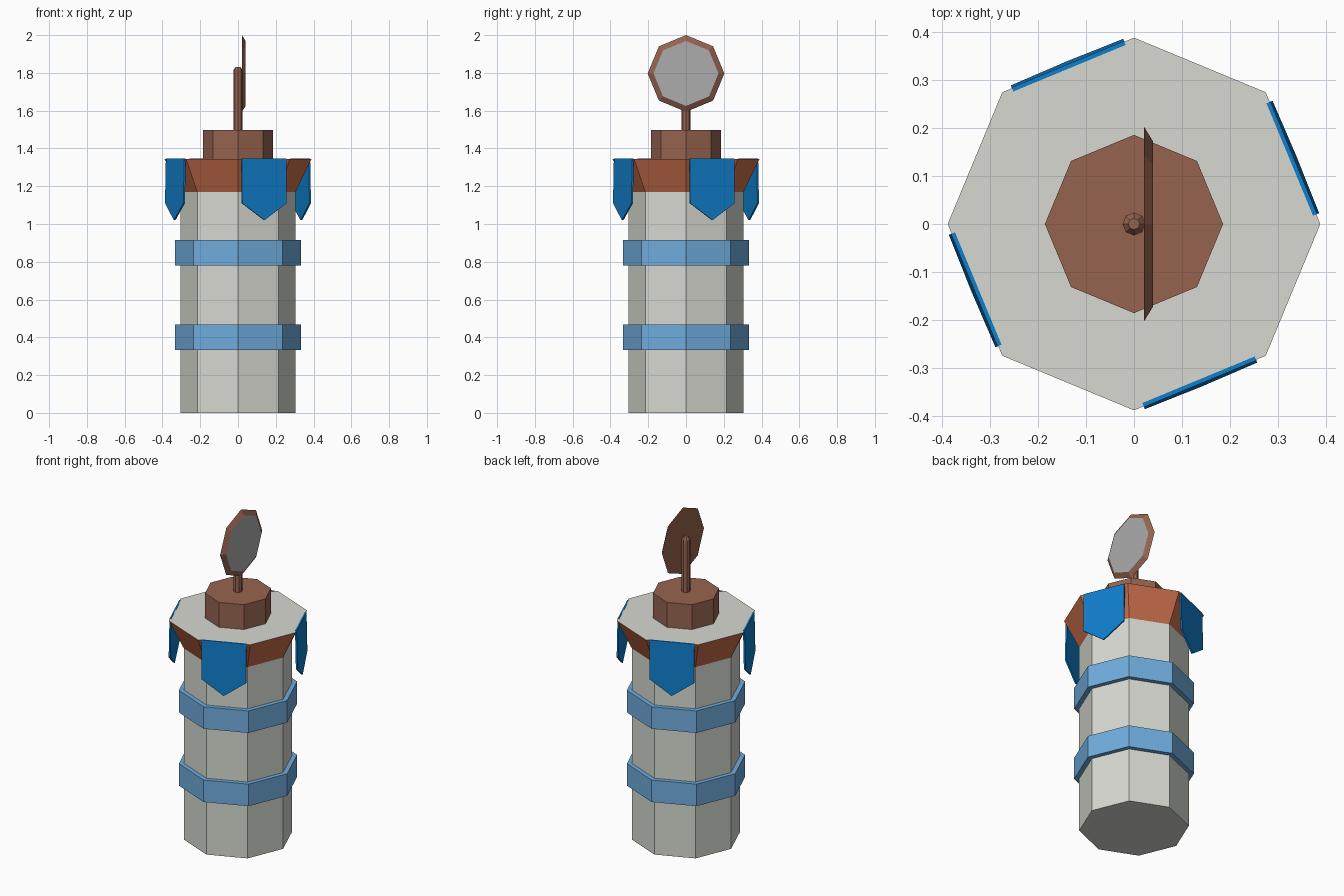
import bpy, bmesh, math
from mathutils import Matrix, Vector

if "Cube" in bpy.data.objects:
    bpy.data.objects.remove(bpy.data.objects["Cube"])


def material(name, hex_colour):
    lin = []
    for i in (0, 2, 4):
        c = int(hex_colour[i:i + 2], 16) / 255
        lin.append(c / 12.92 if c <= 0.04045 else ((c + 0.055) / 1.055) ** 2.4)
    m = bpy.data.materials.new(name)
    m.diffuse_color = (*lin, 1)
    m.use_nodes = True
    m.node_tree.nodes["Principled BSDF"].inputs["Base Color"].default_value = m.diffuse_color
    return m


STONE = material("pale stone", "d6d9d0")
COPPER = material("orange clay", "c86d4b")
BROWN = material("brown wood", "966450")
BAND = material("light blue", "70adde")
BLUE = material("deep blue", "107ecb")
GLASS = material("mirror grey", "acacac")


def finish(name, bm, mats):
    me = bpy.data.meshes.new(name)
    bm.to_mesh(me)
    bm.free()
    for m in mats:
        me.materials.append(m)
    ob = bpy.data.objects.new(name, me)
    bpy.context.collection.objects.link(ob)
    return ob


def lathe(profile, bottom=False, top=False, sides=8):
    """Octagonal turning of (radius, z) points, with optional end caps."""
    bm = bmesh.new()
    rings = [[bm.verts.new((r * math.cos(math.tau * i / sides),
                            r * math.sin(math.tau * i / sides), z))
              for i in range(sides)] for r, z in profile]
    for a, b in zip(rings, rings[1:]):
        for i in range(sides):
            j = (i + 1) % sides
            bm.faces.new((a[i], a[j], b[j], b[i]))
    if bottom:
        bm.faces.new(rings[0][::-1])
    if top:
        bm.faces.new(rings[-1])
    bm.normal_update()
    return bm


# Column with flared collar; the sloping collar faces are orange
bm = lathe([(0.305, 0), (0.305, 1.17), (0.389, 1.345)], bottom=True, top=True)
for f in bm.faces:
    if -0.9 < f.normal.z < -0.1:
        f.material_index = 1
finish("column", bm, [STONE, COPPER])

# Two bands around the column
for name, z in (("lower_band", 0.332), ("upper_band", 0.78)):
    finish(name, lathe([(0.30, z), (0.333, z), (0.333, z + 0.135), (0.30, z + 0.135)]), [BAND])

# Cap block and post with a chamfered tip
finish("cap_block", lathe([(0.186, 1.34), (0.186, 1.497)], top=True), [BROWN])
finish("post", lathe([(0.024, 1.49), (0.024, 1.815), (0.012, 1.832)], top=True), [BROWN])

# Mirror disc facing +x, with a bevelled rim and grey front face
bm = lathe([(0.203, 0.021), (0.172, 0.04)], bottom=True, top=True)
for f in bm.faces:
    if f.normal.z > 0.9:
        f.material_index = 1
bm.transform(Matrix.Translation((0, 0, 1.797)) @ Matrix.Rotation(math.pi / 2, 4, 'Y'))
finish("mirror", bm, [BROWN, GLASS])

# Pointed pennants on every other collar face, leaning out slightly
OUTLINE = [(-0.127, 1.347), (-0.127, 1.11), (0, 1.02), (0.127, 1.11), (0.127, 1.347)]
for k in range(4):
    bm = bmesh.new()
    front = bm.faces.new([bm.verts.new((0.352 + 0.02 * (1.347 - z), y, z)) for y, z in OUTLINE])
    ext = bmesh.ops.extrude_face_region(bm, geom=[front])
    bmesh.ops.translate(bm, vec=Vector((0.009, 0, 0)),
                        verts=[v for v in ext["geom"] if isinstance(v, bmesh.types.BMVert)])
    bmesh.ops.recalc_face_normals(bm, faces=bm.faces)
    bm.transform(Matrix.Rotation(math.radians(22.5 + 90 * k), 4, 'Z'))
    finish(f"pennant_{k + 1}", bm, [BLUE])
